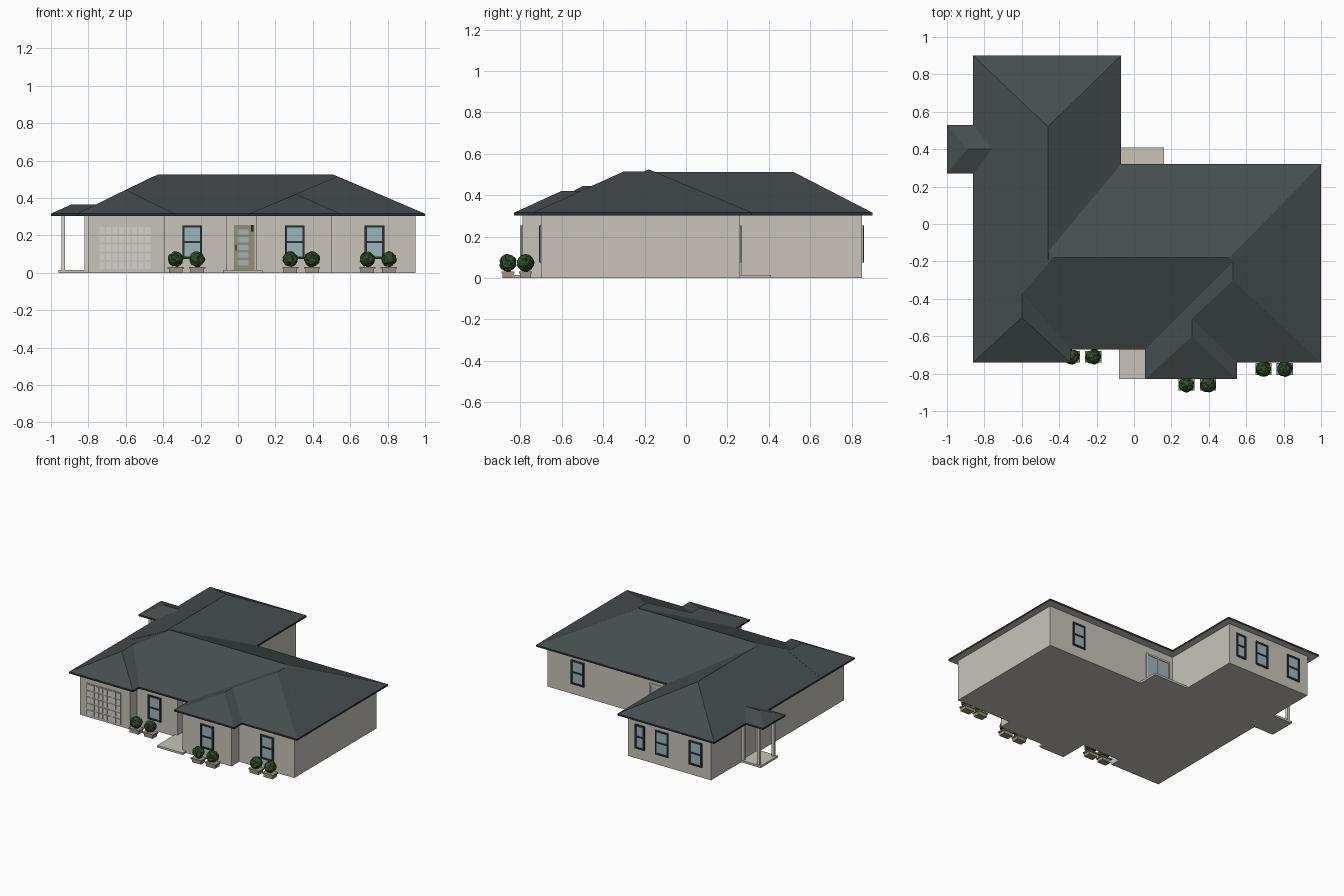
import bpy, bmesh, random
from mathutils import Vector

if "Cube" in bpy.data.objects:
    bpy.data.objects.remove(bpy.data.objects["Cube"])

random.seed(4)


def mat(name, rgb):
    m = bpy.data.materials.new(name)
    m.diffuse_color = (*rgb, 1)
    m.use_nodes = True
    m.node_tree.nodes["Principled BSDF"].inputs["Base Color"].default_value = m.diffuse_color
    return m


WALL = mat("warm grey render", (0.58, 0.55, 0.49))
ROOF = mat("slate roof", (0.060, 0.075, 0.078))
TRIM = mat("dark trim", (0.022, 0.030, 0.034))
GLASS = mat("pale blue glass", (0.33, 0.47, 0.50))
WHITE = mat("off white paint", (0.66, 0.65, 0.61))
TAN = mat("tan door", (0.31, 0.27, 0.17))
POT = mat("stone planter", (0.33, 0.29, 0.21))
LEAF = mat("leaf green", (0.030, 0.085, 0.018))
LEAF2 = mat("deep leaf green", (0.015, 0.045, 0.012))


def finish(name, bm, *mats):
    bmesh.ops.recalc_face_normals(bm, faces=bm.faces)
    me = bpy.data.meshes.new(name)
    bm.to_mesh(me)
    bm.free()
    for m in mats:
        me.materials.append(m)
    ob = bpy.data.objects.new(name, me)
    bpy.context.collection.objects.link(ob)
    return ob


def add_box(bm, x0, x1, y0, y1, z0, z1):
    vs = bmesh.ops.create_cube(bm, size=1)["verts"]
    for v in vs:
        v.co = Vector((x0 + (v.co.x + .5) * (x1 - x0),
                       y0 + (v.co.y + .5) * (y1 - y0),
                       z0 + (v.co.z + .5) * (z1 - z0)))


def boxes(name, m, *specs):
    bm = bmesh.new()
    for s in specs:
        add_box(bm, *s)
    return finish(name, bm, m)


# Walls: one footprint extruded to the eaves
outline = [(-.80, -.70), (-.39, -.70), (-.39, -.62), (-.06, -.62), (-.06, -.56),
           (.10, -.56), (.10, -.79), (.50, -.79), (.50, -.70), (.95, -.70),
           (.95, .26), (-.12, .26), (-.12, .85), (-.80, .85)]
bm = bmesh.new()
base = bm.faces.new([bm.verts.new((x, y, 0)) for x, y in outline])
top = bmesh.ops.extrude_face_region(bm, geom=[base])["geom"]
for v in top:
    if isinstance(v, bmesh.types.BMVert):
        v.co.z = .306
finish("walls", bm, WALL)

# Roofs: each a hull of an eave rectangle with fascia and a ridge line
EAVE, TOP = .303, .316


def roof(name, x0, x1, y0, y1, a, b, z):
    bm = bmesh.new()
    for x in (x0, x1):
        for y in (y0, y1):
            for h in (EAVE, TOP):
                bm.verts.new((x, y, h))
    for p in (a, b):
        bm.verts.new((*p, z))
    bmesh.ops.convex_hull(bm, input=bm.verts)
    bmesh.ops.dissolve_limit(bm, angle_limit=.01, verts=bm.verts, edges=bm.edges)
    ob = finish(name, bm, ROOF, TRIM, WALL)
    for p in ob.data.polygons:   # fascia upright, soffit facing down
        if p.normal.z < -.9:
            p.material_index = 2
        elif abs(p.normal.z) < .1:
            p.material_index = 1


roof("main_roof", -.86, 1, -.67, .32, (-.43, -.18), (.51, -.18), .525)
roof("left_wing_roof", -.86, -.07, -.19, .90, (-.46, -.19), (-.46, .52), .512)
roof("front_left_roof", -.86, -.34, -.74, -.34, (-.60, -.34), (-.60, -.50), .444)
roof("right_wing_roof", .06, 1, -.74, -.20, (.53, -.20), (.53, -.30), .515)
roof("bay_roof", .06, .55, -.83, -.42, (.31, -.42), (.31, -.60), .421)
roof("side_porch_roof", -1, -.74, .27, .53, (-.74, .40), (-.89, .40), .366)

# Slabs and side porch posts
boxes("entry_slab", WALL, (-.08, .13, -.83, -.56, 0, .015))
boxes("patio_slab", WALL, (-.12, .16, .26, .41, 0, .015))
boxes("side_porch_slab", WALL, (-.96, -.80, .30, .50, 0, .015))
boxes("porch_posts", WHITE, *[(x, x + .02, y, y + .02, .015, .304)
                              for x in (-.945, -.82) for y in (.305, .475)])


# Windows: glass plate, dark frame bars and a middle rail; d is the outward y side
def window(name, cx, y, d, w=.106, z0=.075, z1=.253, frame=TRIM, upright=False):
    t, x0, x1 = .012, cx - w / 2, cx + w / 2
    ya, yb = sorted((y - d * .004, y + d * .009))
    ga, gb = sorted((y - d * .004, y + d * .004))
    boxes(name + "_glass", GLASS, (x0, x1, ga, gb, z0, z1))
    zm = (z0 + z1) / 2
    bars = [(x0, x0 + t, ya, yb, z0, z1), (x1 - t, x1, ya, yb, z0, z1),
            (x0, x1, ya, yb, z1 - t, z1), (x0, x1, ya, yb, z0, z0 + t)]
    if upright:
        bars.append((cx - t / 2, cx + t / 2, ya, yb, z0, z1))
    else:
        bars.append((x0, x1, ya, yb, zm - .005, zm + .005))
    boxes(name + "_frame", frame, *bars)


for i, (x, y) in enumerate([(-.245, -.62), (.303, -.79), (.73, -.70)]):
    window(f"front_window_{i}", x, y, -1)
window("back_window", .70, .26, 1)
for i, (x, w) in enumerate([(-.22, .08), (-.40, .106), (-.675, .106)]):
    window(f"wing_window_{i}", x, .85, 1, w)
window("patio_door", .012, .26, 1, .205, .015, .25, WHITE, True)

# Garage door with a grid of raised panels inside a slim frame
gx0, gx1, gy = -.745, -.465, -.70
boxes("garage_door", WALL, (gx0, gx1, gy - .004, gy, .015, .25))
pw, ph = (gx1 - gx0) / 8, .235 / 5
boxes("garage_panels", WHITE,
      *[(gx0 + i * pw + .004, gx0 + (i + 1) * pw - .004, gy - .008, gy - .002,
         .015 + j * ph + .005, .015 + (j + 1) * ph - .005)
        for i in range(8) for j in range(5)])

# Front door with stacked panes, handle and wall lamp
boxes("front_door", TAN, (-.022, .088, -.568, -.56, .015, .255))
boxes("front_door_panes", GLASS, *[(-.002, .055, -.572, -.567, .04 + k * .041, .068 + k * .041)
                                   for k in range(5)])
boxes("front_door_handle", TRIM, (-.014, -.008, -.578, -.567, .12, .15))
boxes("entry_lamp", TRIM, (.070, .082, -.585, -.567, .22, .255))

# Planters with clipped bushes, in pairs below the front windows
for i, (x, y) in enumerate([(-.333, -.71), (-.218, -.71), (.280, -.86),
                            (.396, -.86), (.692, -.775), (.806, -.775)]):
    boxes(f"planter_{i}", POT, (x - .036, x + .036, y - .026, y + .026, 0, .024),
          (x - .043, x + .043, y - .031, y + .031, .022, .032))
    bm = bmesh.new()
    bmesh.ops.create_icosphere(bm, subdivisions=3, radius=.041)
    for v in bm.verts:
        v.co *= random.uniform(.88, 1.08)
        v.co += Vector((x, y, .073))
    for f in bm.faces:
        f.material_index = int(random.random() < .35)
    finish(f"bush_{i}", bm, LEAF, LEAF2)
